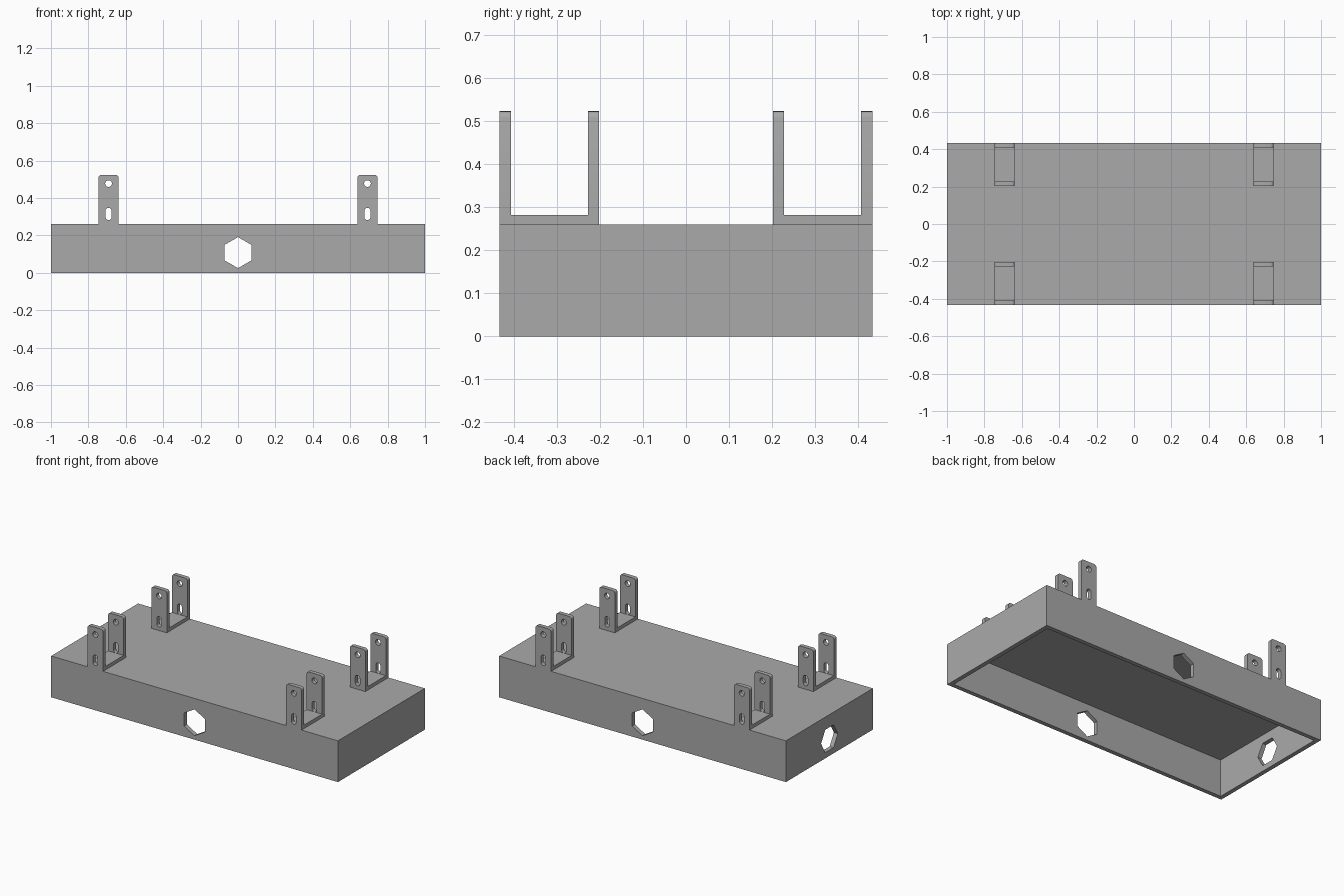
import bpy, bmesh
from math import cos, sin, pi, radians
from mathutils import Vector

old = bpy.data.objects.get("Cube")
if old:
    bpy.data.objects.remove(old, do_unlink=True)

# Single plain grey
grey = bpy.data.materials.new("plain grey")
grey.use_nodes = True
GREY = (0.4, 0.4, 0.4, 1)
grey.diffuse_color = GREY
grey.node_tree.nodes["Principled BSDF"].inputs["Base Color"].default_value = GREY

LENGTH, DEPTH, HEIGHT, SHEET = 2.0, 0.866, 0.26, 0.027


def prism(name, outline, axis, start, end, round_top=0):
    """Extrude an outline, (y, z) along x or (x, z) along y."""
    bm = bmesh.new()
    place = (lambda a, b, t: (t, a, b)) if axis == "x" else (lambda a, b, t: (a, t, b))
    face = bm.faces.new([bm.verts.new(place(a, b, start)) for a, b in outline])
    moved = bmesh.ops.extrude_face_region(bm, geom=[face])["geom"]
    bmesh.ops.translate(bm, verts=[v for v in moved if isinstance(v, bmesh.types.BMVert)],
                        vec=Vector(place(0, 0, end - start)))
    if round_top:
        top = max(v.co.z for v in bm.verts)
        corners = [e for e in bm.edges if all(abs(v.co.z - top) < 1e-5 for v in e.verts)
                   and abs(e.verts[0].co.x - e.verts[1].co.x) < 1e-5]
        bmesh.ops.bevel(bm, geom=corners, offset=round_top, segments=4,
                        profile=0.5, affect="EDGES")
    bmesh.ops.recalc_face_normals(bm, faces=bm.faces)
    mesh = bpy.data.meshes.new(name)
    bm.to_mesh(mesh)
    bm.free()
    mesh.materials.append(grey)
    obj = bpy.data.objects.new(name, mesh)
    bpy.context.collection.objects.link(obj)
    return obj


def rect(half, low, high):
    return [(-half, low), (half, low), (half, high), (-half, high)]


def ring(radius, z, sides, turn=0.0):
    return [(radius * cos(turn + 2 * pi * i / sides), z + radius * sin(turn + 2 * pi * i / sides))
            for i in range(sides)]


def slot(radius, low, high, steps=10):
    arc = [pi * i / steps for i in range(steps + 1)]
    return ([(radius * cos(a), high + radius * sin(a)) for a in arc]
            + [(-radius * cos(a), low - radius * sin(a)) for a in arc])


def cut(obj, cutters):
    for cutter in cutters:
        mod = obj.modifiers.new("cut", "BOOLEAN")
        mod.operation, mod.solver, mod.object = "DIFFERENCE", "EXACT", cutter
    bpy.context.view_layer.update()
    result = bpy.data.meshes.new_from_object(
        obj.evaluated_get(bpy.context.evaluated_depsgraph_get()))
    obj.modifiers.clear()
    obj.data = result
    for cutter in cutters:
        bpy.data.objects.remove(cutter, do_unlink=True)


# Open-bottomed tray with hexagonal holes: front, back and one end
tray = prism("tray", rect(LENGTH / 2, 0, HEIGHT), "y", -DEPTH / 2, DEPTH / 2)
HEX, HEX_Z = 0.083, 0.108
cut(tray, [
    prism("hollow", rect(LENGTH / 2 - SHEET, -0.1, HEIGHT - SHEET), "y",
          SHEET - DEPTH / 2, DEPTH / 2 - SHEET),
    prism("long_hole", ring(HEX, HEX_Z, 6, pi / 2), "y", -1, 1),
    prism("end_hole", ring(HEX, HEX_Z, 6), "x", -1.2, -0.8),
])

# U-shaped bracket with a round hole and a slot through both arms
WIDE, SPAN, TALL, ARM = 0.108, 0.231, 0.263, 0.026
out, inn = SPAN / 2, SPAN / 2 - ARM
profile = [(-out, 0), (out, 0), (out, TALL), (inn, TALL),
           (inn, 0.022), (-inn, 0.022), (-inn, TALL), (-out, TALL)]
bracket = prism("bracket", profile, "x", -WIDE / 2, WIDE / 2, round_top=0.015)
cut(bracket, [
    prism("pin_hole", ring(0.018, 0.217, 24), "y", -0.2, 0.2),
    prism("slot_hole", slot(0.016, 0.038, 0.072), "y", -0.2, 0.2),
])

# One bracket near each corner, flush with the long sides
for side, x in (("left", 0.692), ("right", -0.692)):
    for end, y in (("front", -1), ("back", 1)):
        copy = bpy.data.objects.new(f"{end}_{side}_bracket", bracket.data)
        copy.location = (x, y * (DEPTH - SPAN) / 2, HEIGHT)
        bpy.context.collection.objects.link(copy)
bracket_mesh = bracket.data
bpy.data.objects.remove(bracket, do_unlink=True)

# Smooth the rounded corners and holes, keep edges sharp
first = bpy.data.objects["front_left_bracket"]
bpy.ops.object.select_all(action="DESELECT")
first.select_set(True)
bpy.context.view_layer.objects.active = first
bpy.ops.object.shade_smooth_by_angle(angle=radians(30))
